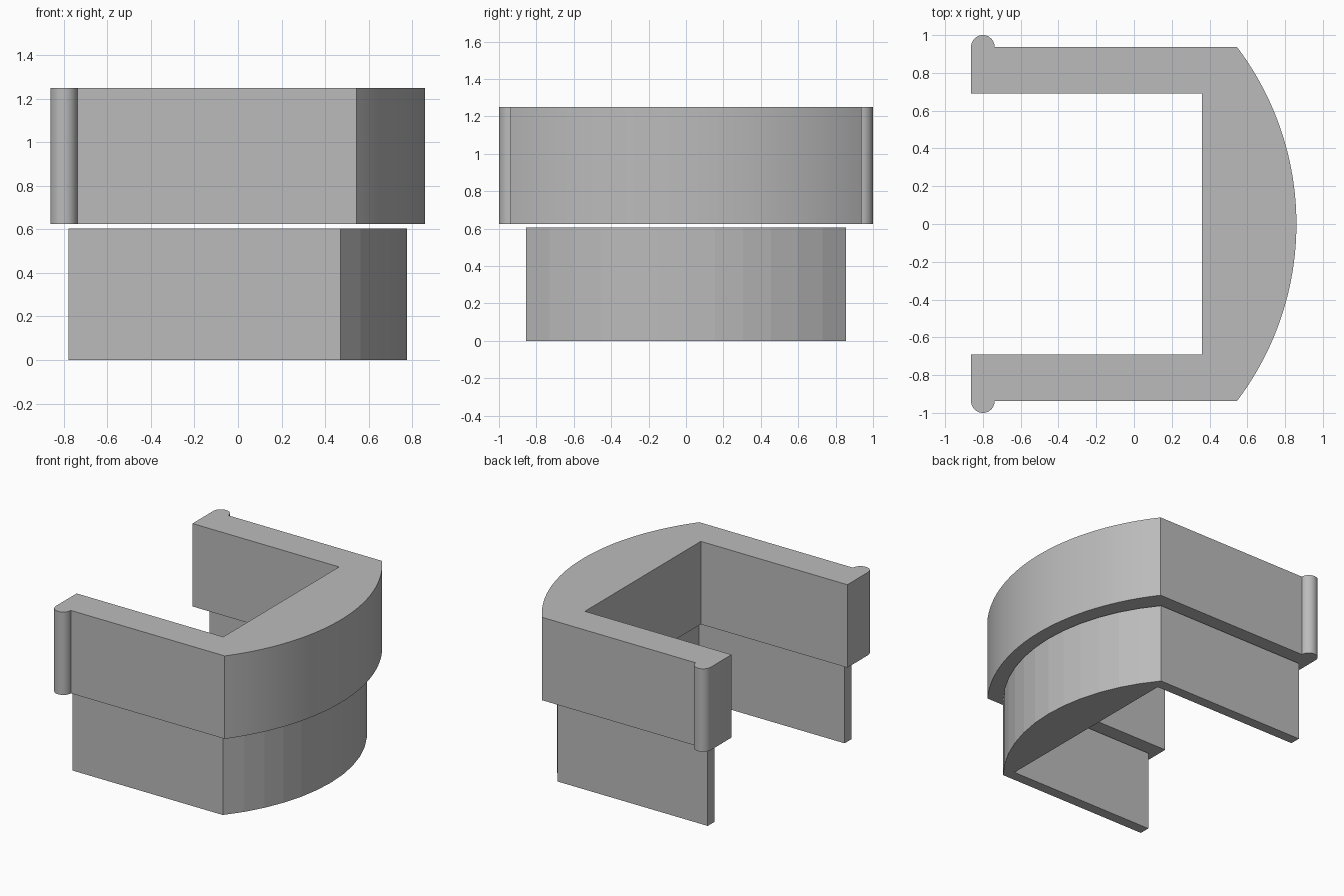
import bpy
import bmesh
from math import asin, sin, cos, pi

cube = bpy.data.objects.get("Cube")
if cube:
    bpy.data.objects.remove(cube, do_unlink=True)

# One plain grey for the whole model
grey = bpy.data.materials.new("plain grey")
grey.use_nodes = True
colour = (0.5, 0.5, 0.5, 1)
grey.diffuse_color = colour
grey.node_tree.nodes["Principled BSDF"].inputs["Base Color"].default_value = colour


def bow(corner_x, half_width, apex_x, steps):
    """Shallow arc from the apex on the centre line to the +y corner."""
    rise = apex_x - corner_x
    radius = (half_width ** 2 + rise ** 2) / (2 * rise)
    sweep = asin(half_width / radius)
    angles = [sweep * i / steps for i in range(steps + 1)]
    return [(apex_x - radius + radius * cos(a), radius * sin(a)) for a in angles]


def bead(x, y, radius, steps):
    """Half-round rib on the outside of an arm, ending at the arm tip."""
    angles = [pi * i / steps for i in range(steps + 1)]
    return [(x + radius * cos(a), y + radius * sin(a)) for a in angles]


def extrude_mirrored(name, half, bottom, top):
    """Mirror a half outline across y = 0 and extrude it upwards."""
    outline = half + [(x, -y) for x, y in reversed(half) if y > 1e-6]
    bm = bmesh.new()
    base = bm.faces.new([bm.verts.new((x, y, bottom)) for x, y in outline])
    result = bmesh.ops.extrude_face_region(bm, geom=[base], use_keep_orig=True)
    raised = [v for v in result["geom"] if isinstance(v, bmesh.types.BMVert)]
    bmesh.ops.translate(bm, verts=raised, vec=(0, 0, top - bottom))
    bmesh.ops.recalc_face_normals(bm, faces=bm.faces)
    mesh = bpy.data.meshes.new(name)
    bm.to_mesh(mesh)
    bm.free()
    mesh.materials.append(grey)
    obj = bpy.data.objects.new(name, mesh)
    bpy.context.collection.objects.link(obj)
    return obj


# Upper collar: thick arms with a rib at each tip
collar_half = (bow(0.545, 0.9375, 0.86, 24)
               + bead(-0.8, 0.9375, 0.0625, 16)
               + [(-0.8625, 0.69), (0.36, 0.69), (0.36, 0)])
collar = extrude_mirrored("upper_collar", collar_half, 0.625, 1.25)

# Lower skirt: thin arms and a coarser bow
skirt_half = (bow(0.472, 0.855, 0.777, 6)
              + [(-0.78, 0.855), (-0.78, 0.775), (0.435, 0.775), (0.435, 0)])
extrude_mirrored("lower_skirt", skirt_half, 0, 0.605)

# Smooth the fine curves of the collar only
bpy.ops.object.select_all(action="DESELECT")
collar.select_set(True)
bpy.context.view_layer.objects.active = collar
bpy.ops.object.shade_smooth_by_angle()
